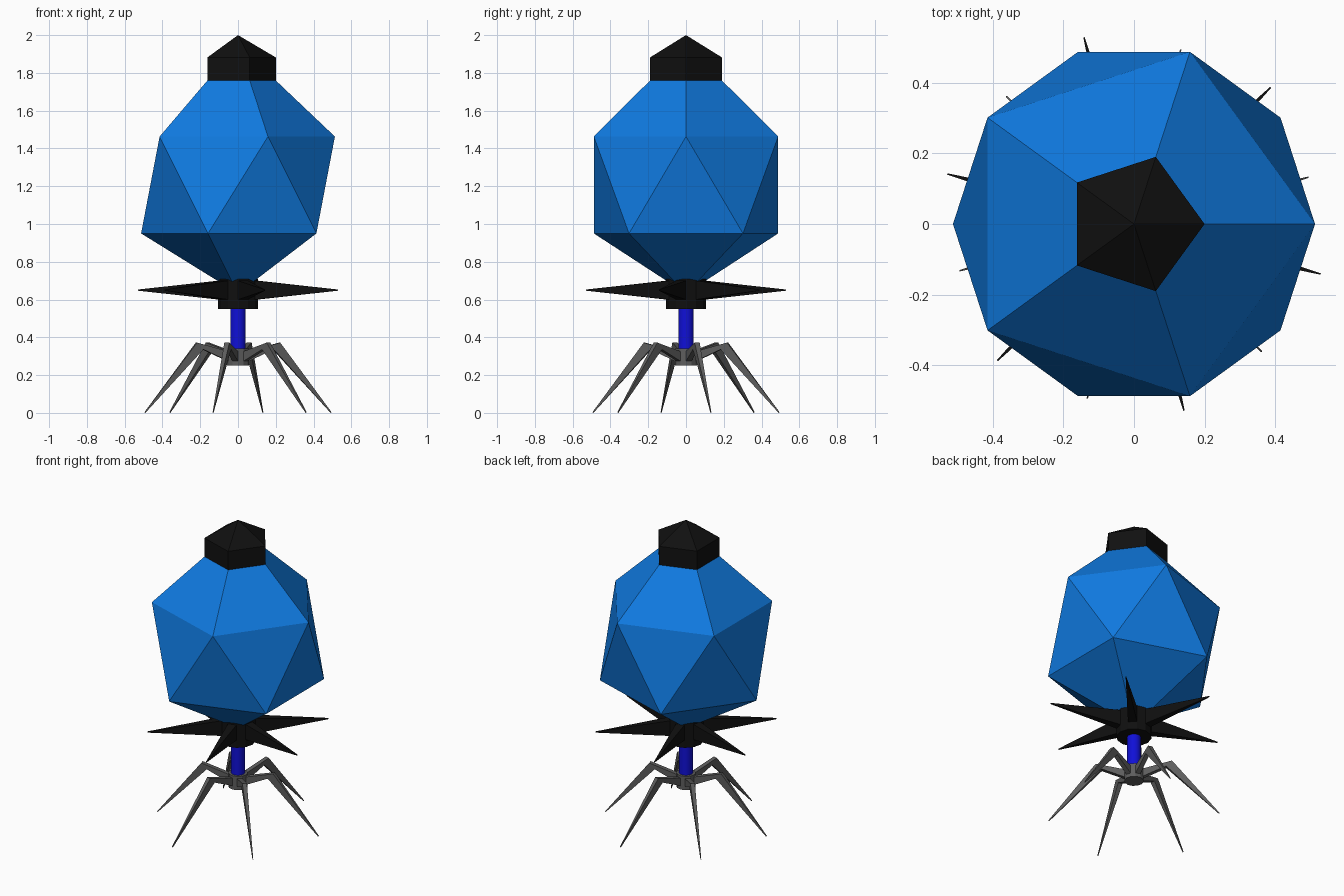
import bpy, bmesh
from math import cos, sin, pi, radians

if "Cube" in bpy.data.objects:
    bpy.data.objects.remove(bpy.data.objects["Cube"])


def material(name, rgb):
    m = bpy.data.materials.new(name)
    m.diffuse_color = (*rgb, 1)
    m.use_nodes = True
    m.node_tree.nodes["Principled BSDF"].inputs["Base Color"].default_value = m.diffuse_color
    return m


BLUE = material("shell blue", (0.005, 0.195, 0.75))
BLACK = material("black", (0.005, 0.005, 0.005))
NAVY = material("tube blue", (0.005, 0.005, 0.68))
GREY = material("leg grey", (0.11, 0.11, 0.11))


def build(name, bm, mat):
    bmesh.ops.recalc_face_normals(bm, faces=bm.faces)
    me = bpy.data.meshes.new(name)
    bm.to_mesh(me)
    bm.free()
    me.materials.append(mat)
    ob = bpy.data.objects.new(name, me)
    bpy.context.collection.objects.link(ob)
    return ob


def ring(bm, n, r, z, turn=0.0):
    return [bm.verts.new((r * cos(turn + 2 * pi * i / n),
                          r * sin(turn + 2 * pi * i / n), z)) for i in range(n)]


def bridge(bm, a, b):
    n = len(a)
    for i in range(n):
        j = (i + 1) % n
        bm.faces.new((a[i], a[j], b[j], b[i]))


def fan(bm, loop, z):
    tip = bm.verts.new((0, 0, z))
    for i in range(len(loop)):
        bm.faces.new((loop[i], loop[(i + 1) % len(loop)], tip))


def prism(name, n, r, z0, z1, mat):
    bm = bmesh.new()
    a, b = ring(bm, n, r, z0), ring(bm, n, r, z1)
    bridge(bm, a, b)
    bm.faces.new(a)
    bm.faces.new(b)
    return build(name, bm, mat)


def limb(name, sections, angle, mat):
    """Tapered limb from sections: (top r, top z, bottom r, bottom z, half width)."""
    bm = bmesh.new()
    c, s = cos(angle), sin(angle)
    loops = []
    for rt, zt, rb, zb, w in sections:
        loops.append([bm.verts.new((r * c - t * s, r * s + t * c, z))
                      for r, z, t in ((rt, zt, -w), (rt, zt, w), (rb, zb, w), (rb, zb, -w))])
    for a, b in zip(loops, loops[1:]):
        bridge(bm, a, b)
    bm.faces.new(loops[0])
    bm.faces.new(loops[-1])
    return build(name, bm, mat)


# Faceted shell: stretched twenty-sided solid, open under the cap
bm = bmesh.new()
neck = ring(bm, 5, 0.2, 1.76)
upper = ring(bm, 5, 0.513, 1.463)
lower = ring(bm, 5, 0.513, 0.95, pi / 5)
bridge(bm, upper, neck)
for i in range(5):
    j = (i + 1) % 5
    bm.faces.new((upper[i], upper[j], lower[i]))
    bm.faces.new((lower[i], lower[j], upper[j]))
fan(bm, lower, 0.632)
build("shell", bm, BLUE)

# Five-sided pointed cap
bm = bmesh.new()
base, rim = ring(bm, 5, 0.2, 1.76), ring(bm, 5, 0.2, 1.882)
bridge(bm, base, rim)
fan(bm, rim, 2.0)
build("cap", bm, BLACK)

# Collar, tube and base hub
prism("collar", 12, 0.105, 0.55, 0.71, BLACK)
tube = prism("tube", 24, 0.041, 0.30, 0.60, NAVY)
for p in tube.data.polygons:
    p.use_smooth = len(p.vertices) == 4
prism("hub", 12, 0.058, 0.25, 0.34, GREY)

# Six collar spikes alternate with six bent legs
for k in range(6):
    limb(f"spike_{k + 1}", [(0.10, 0.70, 0.10, 0.60, 0.027),
                            (0.548, 0.653, 0.548, 0.647, 0.002)],
         radians(-15 + 60 * k), BLACK)
    limb(f"leg_{k + 1}", [(0.054, 0.325, 0.054, 0.273, 0.015),
                          (0.228, 0.372, 0.193, 0.336, 0.014),
                          (0.512, 0.004, 0.508, 0.0, 0.002)],
         radians(15 + 60 * k), GREY)
